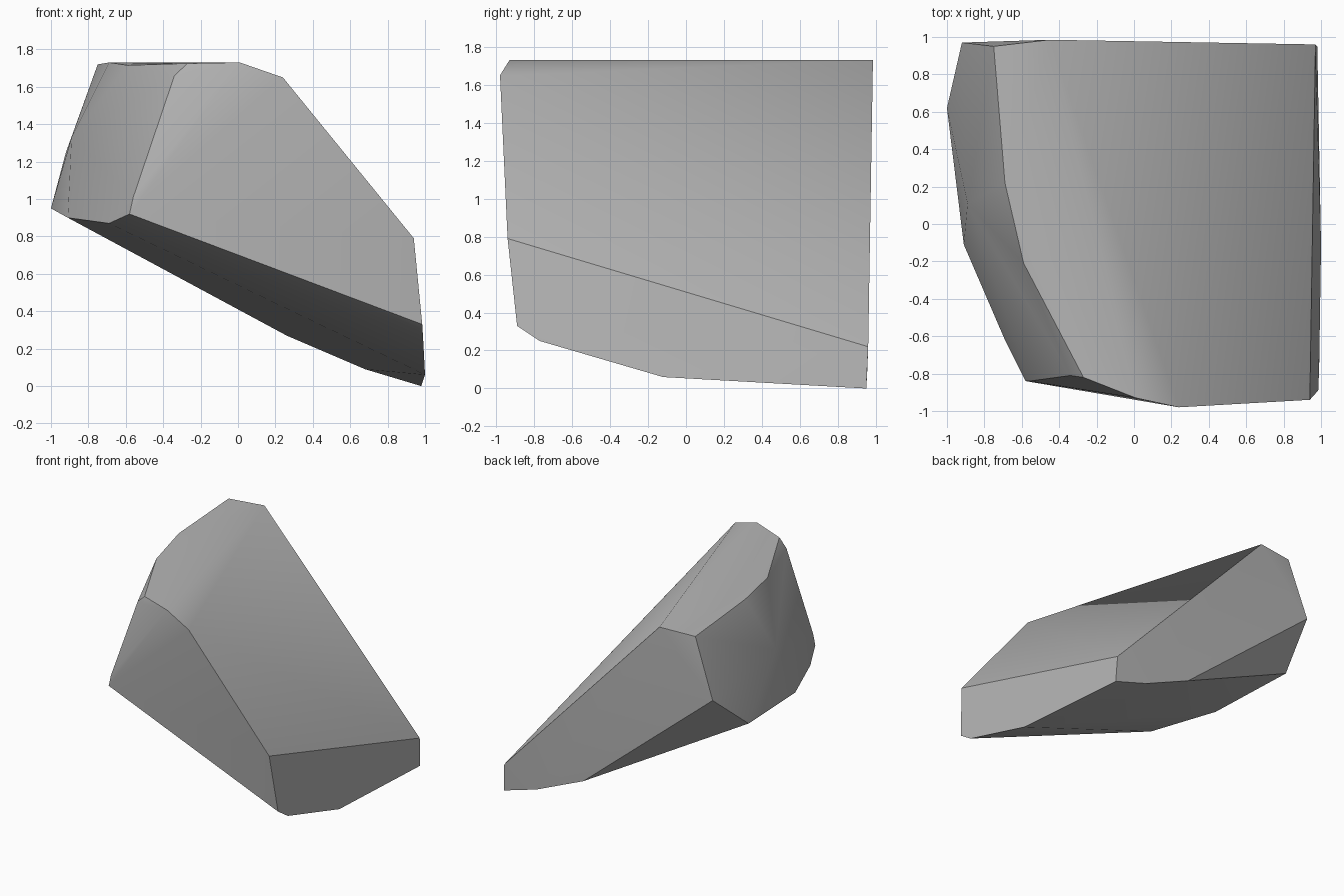
import bpy
import bmesh
import math

# Remove only the default object
default_object = bpy.data.objects.get("Cube")
if default_object:
    bpy.data.objects.remove(default_object, do_unlink=True)

# Corner groups of the chipped boulder, wrapped by a convex hull
corner_groups = {
    "flat_crown": [
        (-.45, .985, 1.73), (-.75, .95, 1.72), (-.69, .22, 1.73),
        (-.59, -.21, 1.715), (-.27, -.82, 1.725), (.01, -.93, 1.73),
    ],
    "front_ridge": [
        (.24, -.98, 1.65), (-.34, -.81, 1.66), (-.56, -.84, 1.01),
        (-.58, -.84, .92),
    ],
    "left_overhang": [
        (-.69, -.62, .87), (-.91, -.11, .9), (-1, .62, .95),
        (-.92, .97, 1.25), (-.89, .11, 1.33),
    ],
    "low_right_end": [
        (.94, -.94, .79), (.985, -.89, .33), (.99, -.77, .25),
        (1, -.12, .06), (.98, .95, 0), (.97, .96, .22),
    ],
    "back_underside": [(.68, .955, .09), (.26, .955, .27)],
}


def make_material(name, grey):
    """Plain matte material with one flat colour."""
    material = bpy.data.materials.new(name)
    material.use_nodes = True
    colour = (grey, grey, grey, 1)
    material.diffuse_color = colour
    shader = material.node_tree.nodes["Principled BSDF"]
    shader.inputs["Base Color"].default_value = colour
    shader.inputs["Roughness"].default_value = .9
    return material


def make_hull(name, groups, material):
    """Wrap every corner group in a single closed convex mesh."""
    bm = bmesh.new()
    for corners in groups.values():
        for corner in corners:
            bm.verts.new(corner)
    result = bmesh.ops.convex_hull(bm, input=bm.verts[:])
    loose = [v for v in bm.verts if not v.link_faces]
    bmesh.ops.delete(bm, geom=loose, context="VERTS")
    bmesh.ops.recalc_face_normals(bm, faces=bm.faces[:])
    mesh = bpy.data.meshes.new(name)
    bm.to_mesh(mesh)
    bm.free()
    mesh.materials.append(material)
    hull = bpy.data.objects.new(name, mesh)
    bpy.context.collection.objects.link(hull)
    return hull


# Boulder with soft shading across shallow creases and crisp main edges
boulder = make_hull("boulder", corner_groups, make_material("stone_grey", .47))
bpy.ops.object.select_all(action="DESELECT")
boulder.select_set(True)
bpy.context.view_layer.objects.active = boulder
bpy.ops.object.shade_smooth_by_angle(angle=math.radians(30))
